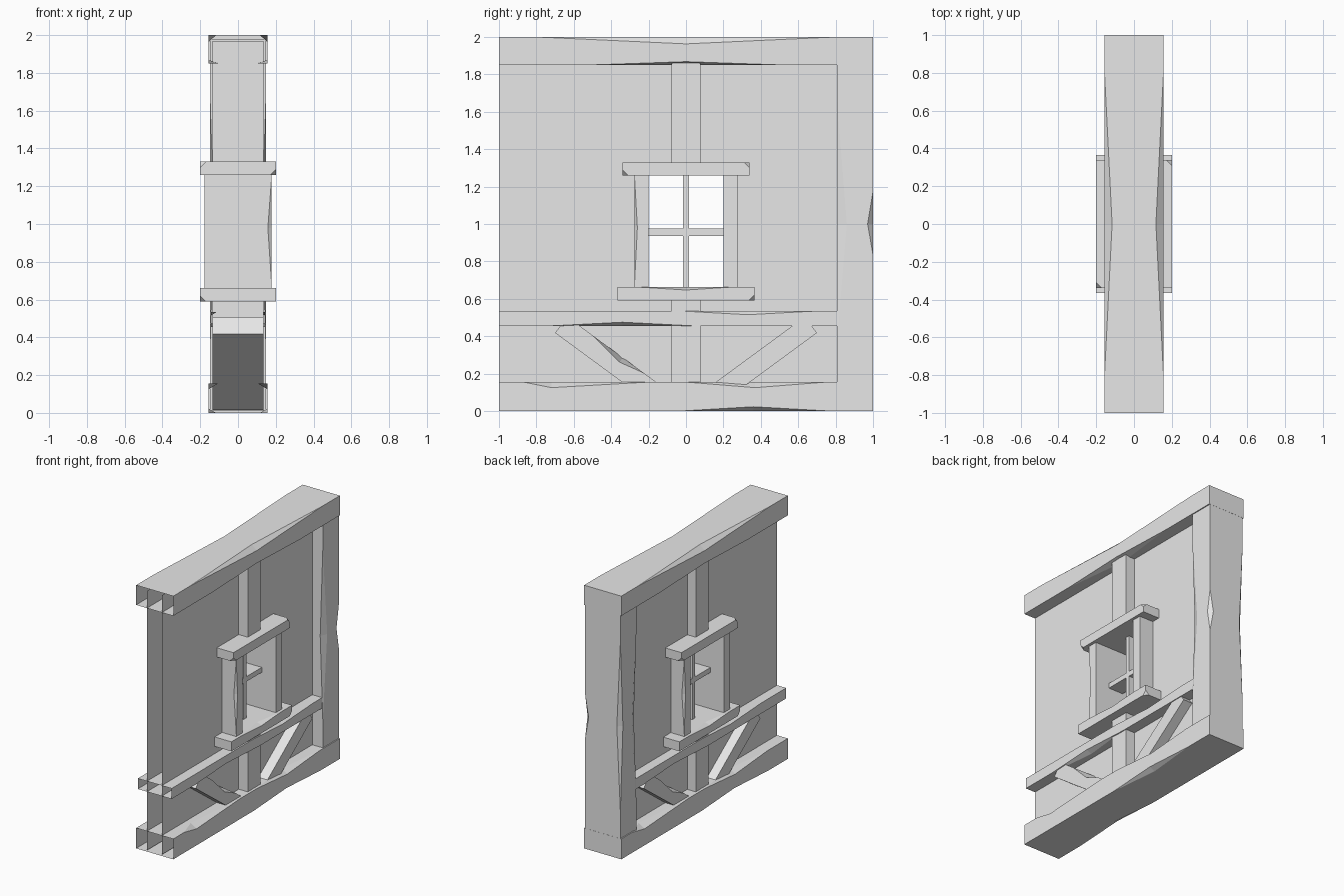
import bpy, bmesh, math
from mathutils import Vector

cube = bpy.data.objects.get("Cube")
if cube:
    bpy.data.objects.remove(cube, do_unlink=True)

GREY = (0.8, 0.8, 0.8, 1)
mat = bpy.data.materials.new("plain grey")
mat.use_nodes = True
mat.diffuse_color = GREY
mat.node_tree.nodes["Principled BSDF"].inputs["Base Color"].default_value = GREY


def finish(name, bm):
    bmesh.ops.remove_doubles(bm, verts=bm.verts, dist=1e-5)
    bmesh.ops.recalc_face_normals(bm, faces=bm.faces)
    mesh = bpy.data.meshes.new(name)
    bm.to_mesh(mesh)
    bm.free()
    mesh.materials.append(mat)
    obj = bpy.data.objects.new(name, mesh)
    bpy.context.collection.objects.link(obj)
    return obj


def turned(chips):
    """Repeat chips on the opposite side, half a turn about the vertical axis."""
    out = list(chips)
    for (sx, sy, sz), span, depth in chips:
        if sy == 0:
            span = tuple(-t for t in reversed(span))
        out.append(((-sx, -sy, sz), span, depth))
    return out


def timber(name, lo, hi, chips=(), corners=(), cut=0.03, open_front=False):
    """Box with hewn chips: (edge signs, (start, middle, end), depth per axis)."""
    bm = bmesh.new()
    lo, hi = Vector(lo), Vector(hi)

    def at(signs):
        return Vector([(lo[i], (lo[i] + hi[i]) / 2, hi[i])[signs[i] + 1] for i in range(3)])

    def on_edge(edge, t):
        p = at(edge)
        p[edge.index(0)] = t
        return p

    def dent(chip, axis):
        # deepest point of the chip within the face across this axis
        edge, span, depth = chip
        p = on_edge(edge, span[1])
        for j in range(3):
            if j != axis and edge[j]:
                p[j] -= edge[j] * depth[j]
        return p

    def add(points):
        bm.faces.new([bm.verts.new(p) for p in points])

    for axis in range(3):
        for side in (-1, 1):
            if open_front and axis == 1 and side == -1:
                continue
            ring = []
            for a, b in ((-1, -1), (1, -1), (1, 1), (-1, 1)):
                c = [0, 0, 0]
                c[axis], c[axis - 2], c[axis - 1] = side, a, b
                ring.append(tuple(c))
            points = []
            for k, c in enumerate(ring):
                nxt, prv = ring[(k + 1) % 4], ring[k - 1]
                if c in corners:
                    for other in (prv, nxt):
                        points.append(at(c) + (at(other) - at(c)).normalized() * cut)
                else:
                    points.append(at(c))
                edge = tuple((p + q) // 2 for p, q in zip(c, nxt))
                run = edge.index(0)
                here = sorted((h for h in chips if h[0] == edge),
                              key=lambda h: h[1][1] * nxt[run])
                for h in here:
                    first, last = h[1][0], h[1][2]
                    if nxt[run] < 0:
                        first, last = last, first
                    points += [on_edge(edge, first), dent(h, axis), on_edge(edge, last)]
            add(points)
    for h in chips:
        p, q = [dent(h, i) for i in range(3) if h[0][i]]
        for t in (h[1][0], h[1][2]):
            add((on_edge(h[0], t), p, q))
    for c in corners:
        tri = []
        for i in range(3):
            p = at(c)
            p[i] -= c[i] * cut
            tri.append(p)
        add(tri)
    return finish(name, bm)


# Plaster infill: two sheets with a window opening, joined at the back end
bm = bmesh.new()
ys, zs = (-1, -0.24, 0.24, 0.9), (0.01, 0.63, 1.3, 1.98)
for x in (-0.065, 0.06):
    for i in range(3):
        for j in range(3):
            if (i, j) != (1, 1):
                quad = ((ys[i], zs[j]), (ys[i + 1], zs[j]), (ys[i + 1], zs[j + 1]), (ys[i], zs[j + 1]))
                f = bm.faces.new([bm.verts.new((x, y, z)) for y, z in quad])
                if x < 0:
                    f.normal_flip()
bm.faces.new([bm.verts.new((x, ys[3], z)) for x, z in
              ((0.06, zs[0]), (-0.065, zs[0]), (-0.065, zs[3]), (0.06, zs[3]))])
finish("wall_infill", bm)

# Long horizontal beams, hollow at the front end
W = 0.156
timber("top_beam", (-W, -1, 1.85), (W, 1, 2), turned([
    ((1, 0, 1), (-0.8, 0, 0.8), (0.04, 0, 0.037)),
    ((1, 0, -1), (-0.52, 0, 0.52), (0.06, 0, 0.018))]), open_front=True)
timber("bottom_beam", (-W, -1, 0), (W, 1, 0.155), turned([
    ((1, 0, 1), (-0.87, -0.72, -0.2), (0.05, 0, 0.03)),
    ((1, 0, 1), (0, 0.37, 0.75), (0.05, 0, 0.03)),
    ((1, 0, -1), (-0.03, 0.36, 0.77), (0.04, 0, 0.023))]), open_front=True)
timber("middle_rail", (-0.142, -1, 0.455), (0.142, 0.9, 0.535), turned([
    ((1, 0, 1), (-0.03, 0.33, 0.7), (0.03, 0, 0.02)),
    ((1, 0, -1), (-0.73, -0.34, 0.05), (0.04, 0, 0.02))]), open_front=True)

# Corner post at the back end
timber("corner_post", (-0.148, 0.807, 0.01), (0.148, 0.999, 1.98), [
    ((1, -1, 0), (0.36, 1, 1.67), (0.022, 0.053, 0)),
    ((-1, -1, 0), (0.36, 1, 1.67), (0.022, 0.053, 0)),
    ((1, 1, 0), (0.84, 1, 1.17), (0.03, 0.028, 0)),
    ((-1, 1, 0), (0.35, 1, 1.65), (0.03, 0.03, 0))])

# Studs above and below the window
for name, z0, z1 in (("upper_stud", 1.3, 1.97), ("lower_stud", 0.01, 0.62)):
    timber(name, (-0.136, -0.077, z0), (0.136, 0.077, z1))

# Slanted braces, each chipped on one face
for name, s in (("front_brace", -1), ("back_brace", 1)):
    brace = timber(name, (-0.136, -0.34, -0.054), (0.136, 0.34, 0.054),
                   [((-s, 0, 1), (-0.17, s * -0.03, 0.17), (0.09, 0, 0.03))])
    brace.location = (0, s * 0.394, 0.26)
    brace.rotation_euler.x = s * math.radians(36.3)

# Window frame
timber("window_header", (-0.2, -0.34, 1.26), (0.2, 0.34, 1.33),
       corners=((1, -1, -1), (1, 1, 1), (-1, 1, -1), (-1, -1, 1)))
timber("window_sill", (-0.2, -0.365, 0.59), (0.2, 0.365, 0.662), turned([
    ((1, 0, 1), (-0.24, 0, 0.23), (0.04, 0, 0.015))]),
       corners=((1, 1, -1), (-1, -1, -1)))
for name, s in (("front_jamb", -1), ("back_jamb", 1)):
    y0, y1 = sorted((s * 0.2, s * 0.275))
    timber(name, (-0.178, y0, 0.65), (0.178, y1, 1.27),
           [((-s, s, 0), (0.68, 0.98, 1.25), (0.02, 0.015, 0))])

# Glazing bars
timber("vertical_bar", (-0.065, -0.017, 0.65), (0.06, 0.017, 1.27))
timber("horizontal_bar", (-0.065, -0.21, 0.937), (0.06, 0.21, 0.975))
